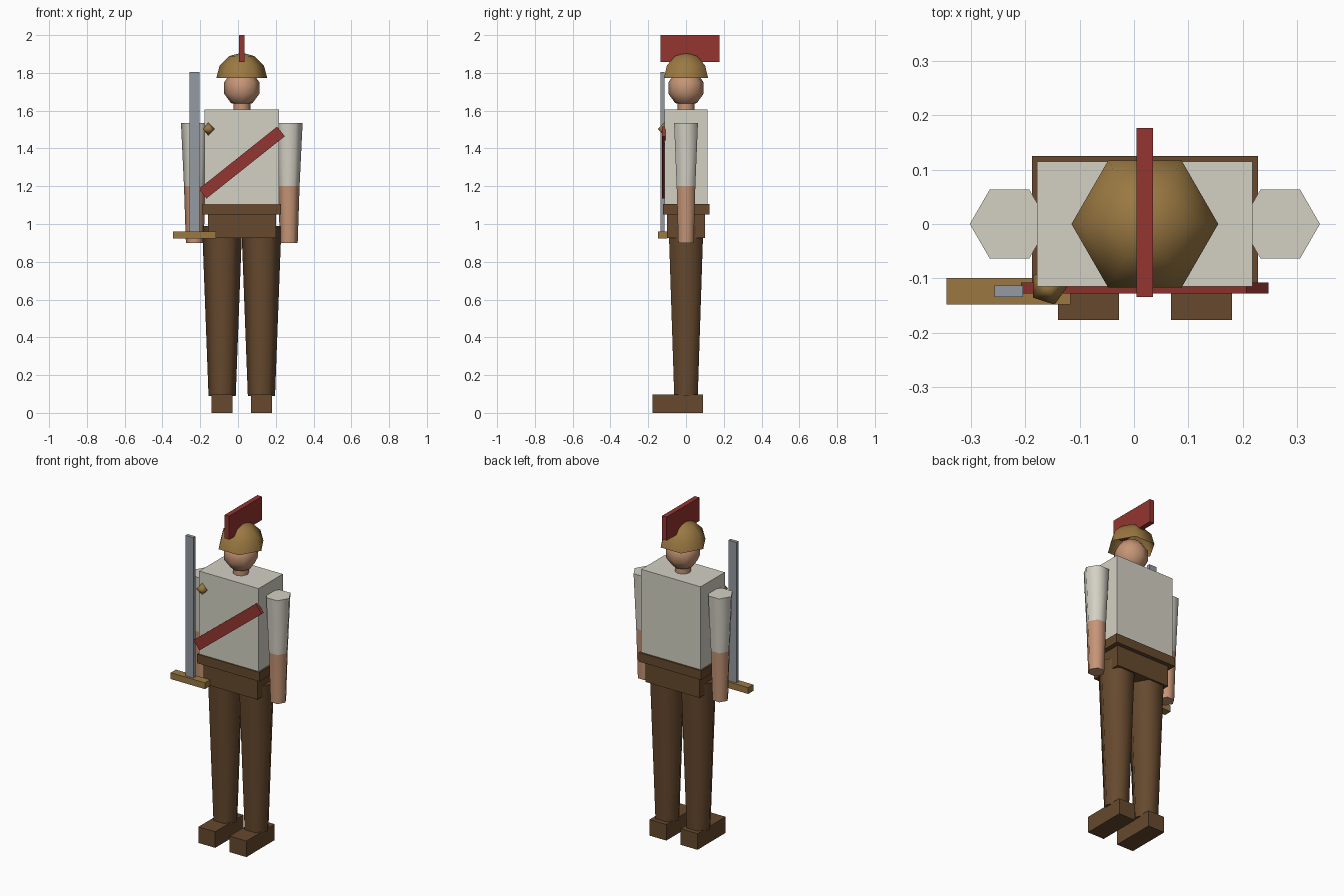
import bpy, bmesh, math

if "Cube" in bpy.data.objects:
    bpy.data.objects.remove(bpy.data.objects["Cube"], do_unlink=True)

CX = 0.02  # body centre line


def material(name, rgb):
    lin = [((c / 255 + 0.055) / 1.055) ** 2.4 for c in rgb] + [1.0]
    mat = bpy.data.materials.new(name)
    mat.use_nodes = True
    mat.diffuse_color = lin
    bsdf = mat.node_tree.nodes["Principled BSDF"]
    bsdf.inputs["Base Color"].default_value = lin
    bsdf.inputs["Roughness"].default_value = 0.8
    return mat


CLOTH = material("off_white_cloth", (212, 209, 196))
BROWN = material("brown_leather", (102, 73, 46))
SKIN = material("skin", (198, 149, 118))
GOLD = material("brass", (155, 121, 66))
RED = material("dark_red", (148, 53, 48))
STEEL = material("steel_grey", (148, 155, 161))


def finish(name, bm, mats):
    bmesh.ops.recalc_face_normals(bm, faces=bm.faces)
    mesh = bpy.data.meshes.new(name)
    bm.to_mesh(mesh)
    bm.free()
    for m in mats:
        mesh.materials.append(m)
    obj = bpy.data.objects.new(name, mesh)
    bpy.context.collection.objects.link(obj)
    return obj


def box(name, lo, hi, mat):
    """Box from its two opposite corners."""
    bm = bmesh.new()
    bmesh.ops.create_cube(bm, size=1)
    for v in bm.verts:
        v.co = [a + (b - a) * (c + 0.5) for a, b, c in zip(lo, hi, v.co)]
    return finish(name, bm, [mat])


def lathe(name, profile, sides, loc, mats, cap=True, angle=65, split=None):
    """Turn (radius, z) points round a vertical axis; a zero radius is a pole.
    Faces below the split height take the second material."""
    bm = bmesh.new()
    rings = []
    for r, z in profile:
        count = sides if r > 0 else 1
        rings.append([bm.verts.new((loc[0] + r * math.cos(math.tau * i / sides),
                                    loc[1] + r * math.sin(math.tau * i / sides),
                                    loc[2] + z)) for i in range(count)])
    for a, b in zip(rings, rings[1:]):
        for i in range(sides):
            j = (i + 1) % sides
            quad = [a[i % len(a)], a[j % len(a)], b[j % len(b)], b[i % len(b)]]
            bm.faces.new(list(dict.fromkeys(quad)))
    if cap:
        for ring in (rings[0], rings[-1]):
            if len(ring) > 1:
                bm.faces.new(ring)
    if split is not None:
        for f in bm.faces:
            f.material_index = int(f.calc_center_median().z < split)
    obj = finish(name, bm, mats)
    bpy.ops.object.select_all(action="DESELECT")
    obj.select_set(True)
    bpy.context.view_layer.objects.active = obj
    bpy.ops.object.shade_smooth_by_angle(angle=math.radians(angle))
    return obj


def ball(radius, rings, first=0):
    """Profile of a sphere, from ring number first up to the top pole."""
    pts = []
    for i in range(first, rings + 1):
        a = math.pi * i / rings
        r = 0 if i in (0, rings) else radius * math.sin(a)
        pts.append((r, -radius * math.cos(a)))
    return pts


# Trunk
box("torso", (CX - 0.198, -0.115, 1.1), (CX + 0.198, 0.115, 1.605), CLOTH)
box("belt", (CX - 0.208, -0.122, 1.05), (CX + 0.208, 0.125, 1.105), BROWN)
box("hips", (CX - 0.18, -0.1, 0.925), (CX + 0.18, 0.1, 1.06), BROWN)

# Limbs, one pair per side
for side, s in (("right", -1), ("left", 1)):
    leg_x = CX + s * 0.104
    lathe(side + "_leg", [(0.072, 0.09), (0.106, 0.99)], 6, (leg_x, 0, 0), [BROWN])
    box(side + "_boot", (leg_x - 0.056, -0.177, 0), (leg_x + 0.056, 0.09, 0.097), BROWN)
    lathe(side + "_arm", [(0.047, 0.9), (0.057, 1.2), (0.073, 1.535)], 6,
          (CX + s * 0.249, 0, 0), [CLOTH, SKIN], split=1.2)

# Head and helmet
lathe("neck", [(0.045, 1.59), (0.045, 1.67)], 8, (CX, 0, 0), [SKIN])
lathe("head", ball(0.098, 5), 8, (CX, 0, 1.72), [SKIN])
lathe("helmet", ball(0.135, 6, first=3), 6, (CX, 0, 1.772), [GOLD], cap=False)
box("crest", (CX - 0.015, -0.134, 1.858), (CX + 0.015, 0.177, 2.0), RED)

# Sash slung across the chest
sash = box("sash", (-0.265, -0.01, -0.0325), (0.265, 0.01, 0.0325), RED)
sash.location = (CX, -0.118, 1.325)
sash.rotation_euler.y = -math.radians(38.5)

# Shoulder badge
lathe("badge", ball(0.035, 2), 5, (-0.157, -0.115, 1.503), [GOLD], angle=180)

# Sword held upright
box("sword_blade", (-0.257, -0.134, 0.94), (-0.204, -0.113, 1.806), STEEL)
box("sword_guard", (-0.345, -0.148, 0.922), (-0.117, -0.099, 0.96), GOLD)
